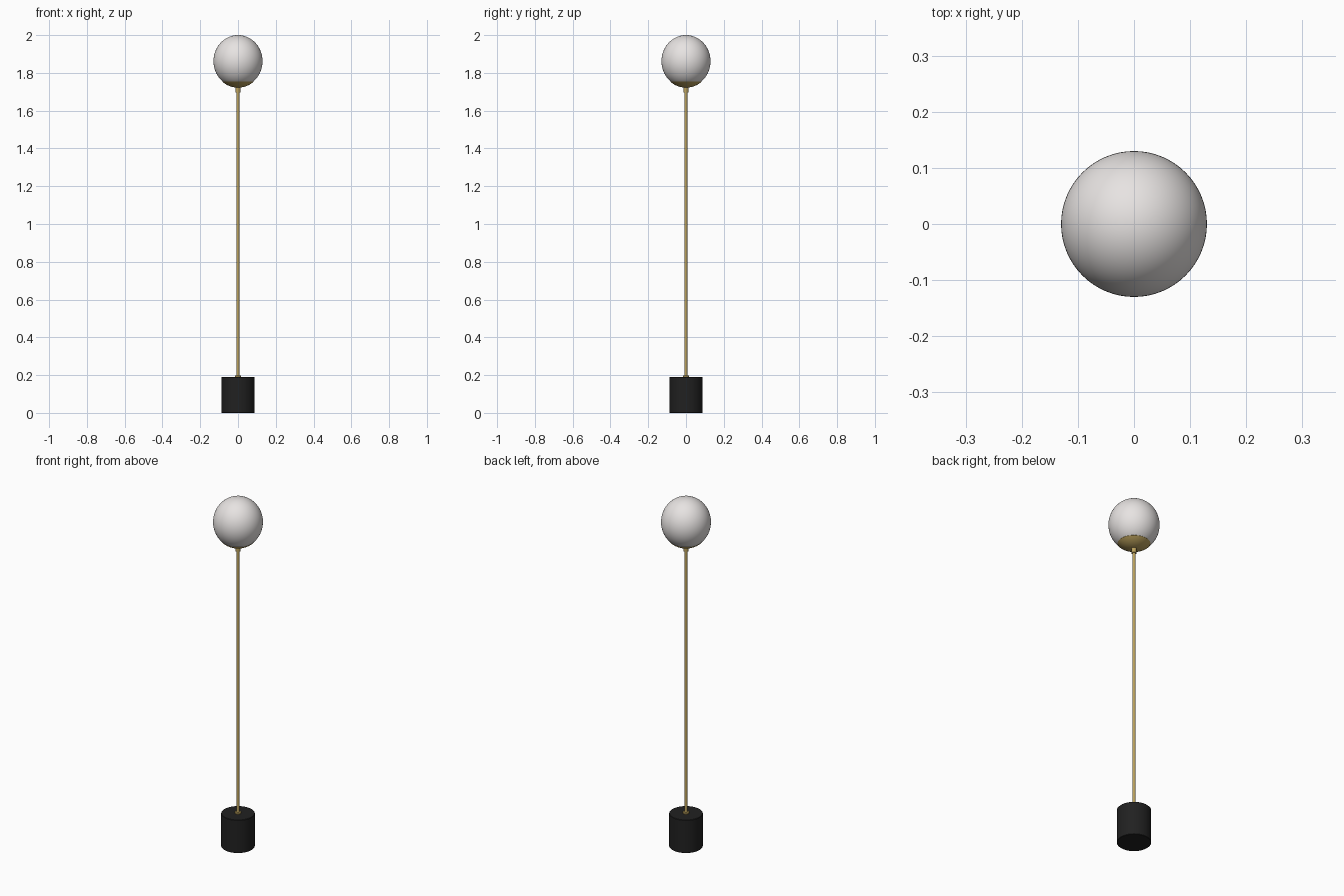
import bpy
import bmesh
import math

cube = bpy.data.objects.get("Cube")
if cube:
    bpy.data.objects.remove(cube)


def material(name, r, g, b, roughness):
    mat = bpy.data.materials.new(name)
    mat.use_nodes = True
    mat.diffuse_color = (r, g, b, 1)
    shader = next(n for n in mat.node_tree.nodes if n.type == "BSDF_PRINCIPLED")
    shader.inputs["Base Color"].default_value = (r, g, b, 1)
    shader.inputs["Roughness"].default_value = roughness
    return mat


def lathe(name, profile, mat, segments=48):
    """Spin (radius, height) points about the vertical axis."""
    bm = bmesh.new()
    verts = [bm.verts.new((r, 0, z)) for r, z in profile]
    edges = [bm.edges.new(pair) for pair in zip(verts, verts[1:])]
    bmesh.ops.spin(bm, geom=verts + edges, cent=(0, 0, 0), axis=(0, 0, 1),
                   angle=math.tau, steps=segments, use_duplicate=False)
    bmesh.ops.remove_doubles(bm, verts=bm.verts, dist=0.00005)
    bmesh.ops.recalc_face_normals(bm, faces=bm.faces)
    mesh = bpy.data.meshes.new(name)
    bm.to_mesh(mesh)
    bm.free()
    mesh.materials.append(mat)
    obj = bpy.data.objects.new(name, mesh)
    bpy.context.collection.objects.link(obj)
    bpy.ops.object.select_all(action="DESELECT")
    obj.select_set(True)
    bpy.context.view_layer.objects.active = obj
    bpy.ops.object.shade_smooth_by_angle(angle=math.radians(35))
    return obj


def cylinder(name, radius, bottom, top, mat, bevel=0.001, segments=48):
    profile = [(0, bottom), (radius - bevel, bottom), (radius, bottom + bevel),
               (radius, top - bevel), (radius - bevel, top), (0, top)]
    return lathe(name, profile, mat, segments)


def arc(radius, half_height, start, end, steps):
    """Points on the globe outline, angles measured up from its lowest point."""
    angles = [start + (end - start) * i / steps for i in range(steps + 1)]
    return [(radius * math.sin(a), GLOBE_Z - half_height * math.cos(a))
            for a in angles]


GLOBE_Z = 1.862
GLOBE_R = 0.13
GLOBE_H = 0.138

glass = material("frosted white glass", 0.80, 0.77, 0.76, 0.4)
brass = material("brass", 0.50, 0.36, 0.11, 0.35)
black = material("black stone", 0.015, 0.015, 0.015, 0.5)

# Heavy cylindrical foot
cylinder("base", 0.0875, 0, 0.19, black, bevel=0.002, segments=64)

# Slim pole with a collar at each end
cylinder("base_collar", 0.017, 0.188, 0.197, brass)
cylinder("pole", 0.008, 0.19, 1.72, brass, segments=24)
cylinder("top_collar", 0.013, 1.695, 1.725, brass)

# Slightly tall glass globe
lathe("globe", arc(GLOBE_R, GLOBE_H, 0, math.pi, 32), glass, 64)

# Thin brass cup hugging the underside of the globe
rim = math.radians(39)
outer = arc(GLOBE_R + 0.002, GLOBE_H + 0.002, 0, rim, 12)
inner = arc(GLOBE_R - 0.001, GLOBE_H - 0.001, rim, 0, 12)
lathe("globe_cup", outer + inner, brass, 64)
